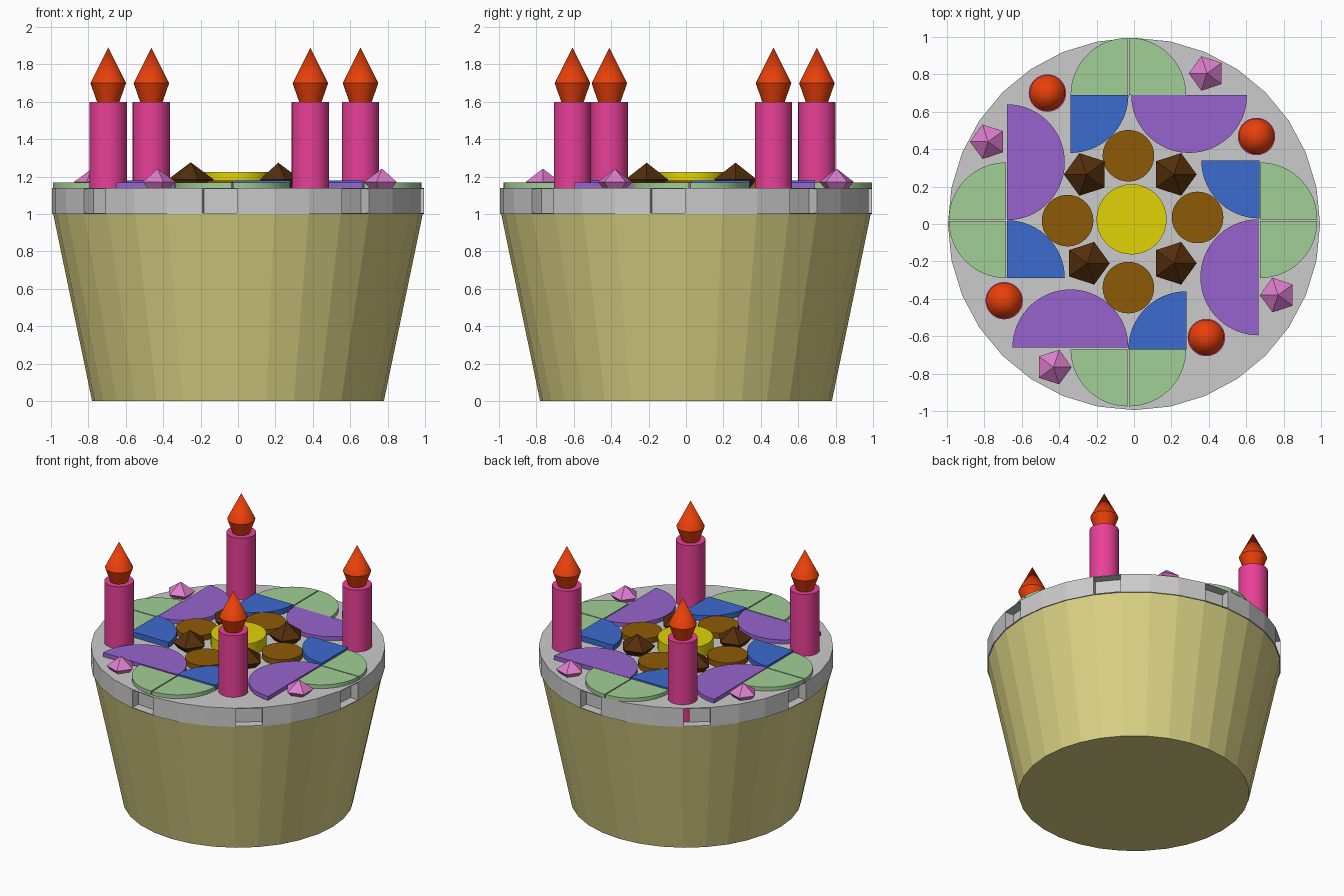
import bpy, bmesh
from math import sin, cos, radians, tau

if "Cube" in bpy.data.objects:
    bpy.data.objects.remove(bpy.data.objects["Cube"])

TOP = 1.14   # height of the icing surface


def material(name, rgb):
    m = bpy.data.materials.new(name)
    m.diffuse_color = tuple((c / 255) ** 2.2 for c in rgb) + (1,)
    m.use_nodes = True
    m.node_tree.nodes["Principled BSDF"].inputs["Base Color"].default_value = m.diffuse_color
    return m


CREAM = material("cream", (216, 207, 130))
PINK = material("candle_pink", (232, 66, 150))
FLAME = material("flame_orange", (232, 66, 18))
GREEN = material("leaf_green", (160, 205, 148))
PURPLE = material("petal_purple", (150, 100, 205))
BLUE = material("petal_blue", (62, 106, 205))
BROWN = material("brown", (140, 90, 16))
DARK = material("dark_brown", (85, 50, 20))
YELLOW = material("yellow", (224, 210, 16))
ROSE = material("rose", (220, 125, 205))


def finish(name, bm, mat, loc=(0, 0), smooth=False):
    bmesh.ops.recalc_face_normals(bm, faces=bm.faces)
    me = bpy.data.meshes.new(name)
    bm.to_mesh(me)
    bm.free()
    ob = bpy.data.objects.new(name, me)
    ob.location = (loc[0], loc[1], 0)
    bpy.context.collection.objects.link(ob)
    if mat:
        me.materials.append(mat)
    if smooth:
        bpy.ops.object.select_all(action='DESELECT')
        ob.select_set(True)
        bpy.context.view_layer.objects.active = ob
        bpy.ops.object.shade_smooth_by_angle(angle=radians(30))
    return ob


def lathe(profile, n, phase=0.0):
    """Closed turned solid from (radius, z) pairs; radius 0 makes a tip."""
    bm = bmesh.new()
    rings = []
    for r, z in profile:
        if r == 0:
            rings.append([bm.verts.new((0, 0, z))] * n)
        else:
            rings.append([bm.verts.new((r * cos(tau * i / n + phase),
                                        r * sin(tau * i / n + phase), z)) for i in range(n)])
    for a, b in zip(rings, rings[1:]):
        for i in range(n):
            j = (i + 1) % n
            bm.faces.new(list(dict.fromkeys((a[i], a[j], b[j], b[i]))))
    for ring, (r, z) in ((rings[0], profile[0]), (rings[-1], profile[-1])):
        if r > 0:
            bm.faces.new(ring)
    return bm


def sector(name, loc, start, sweep, top, mat, r=0.31):
    """Flat pie-shaped tile lying on the icing; angles in degrees."""
    bm = bmesh.new()
    n = sweep // 6
    pts = [(r * cos(radians(start + sweep * i / n)),
            r * sin(radians(start + sweep * i / n))) for i in range(n + 1)]
    if sweep < 180:
        pts.append((0, 0))
    face = bm.faces.new([bm.verts.new((x, y, TOP)) for x, y in pts])
    ext = bmesh.ops.extrude_face_region(bm, geom=[face], use_keep_orig=True)
    up = [g for g in ext["geom"] if isinstance(g, bmesh.types.BMVert)]
    bmesh.ops.translate(bm, verts=up, vec=(0, 0, top - TOP))
    finish(name, bm, mat, loc)


# cake cup
finish("cup", lathe([(0.78, 0), (0.988, 1.0)], 32), CREAM)

# icing slab with a notch in every fourth side face
bm = lathe([(0.995, 1.0), (0.995, TOP)], 32)
bmesh.ops.recalc_face_normals(bm, faces=bm.faces)
bm.faces.ensure_lookup_table()
notches = [bm.faces[i] for i in range(3, 32, 4)]
bmesh.ops.inset_individual(bm, faces=notches, thickness=0.008)
ext = bmesh.ops.extrude_discrete_faces(bm, faces=notches)
for f in ext["faces"]:
    f.normal_update()
    bmesh.ops.translate(bm, verts=f.verts, vec=-0.065 * f.normal)
finish("icing", bm, None)

# four petal groups: name, green centre, blue corner, purple centre, outward angle
groups = [
    ("back", (-0.03, 0.69), (-0.34, 0.69), (0.295, 0.69), 90),
    ("right", (0.675, 0.02), (0.67, 0.34), (0.665, -0.285), 0),
    ("front", (-0.03, -0.67), (0.28, -0.67), (-0.34, -0.66), 270),
    ("left", (-0.685, 0.02), (-0.68, -0.29), (-0.68, 0.33), 180),
]
for name, green, blue, purple, a in groups:
    t = radians(a + 90)
    gap = 0.004
    for side, s, start in (("a", 1, a), ("b", -1, a - 90)):
        loc = (green[0] + s * gap * cos(t), green[1] + s * gap * sin(t))
        sector(f"{name}_leaf_{side}", loc, start, 90, 1.168, GREEN, 0.305)
    sector(f"{name}_blue_petal", blue, a + 180, 90, 1.18, BLUE)
    sector(f"{name}_purple_petal", purple, a + 90, 180, 1.17, PURPLE)

# centre disc and the four round discs about it
finish("centre_disc", lathe([(0.188, TOP), (0.188, 1.225)], 32), YELLOW, (-0.013, 0.025), True)
for i, p in enumerate([(-0.03, 0.365), (0.34, 0.035), (-0.03, -0.34), (-0.355, 0.018)]):
    finish(f"brown_disc_{i}", lathe([(0.138, TOP), (0.138, 1.18)], 32), BROWN, p, True)

# five-sided drops
dark = [(-0.255, 0.265, 180), (0.215, 0.265, 0), (-0.25, -0.21, 0), (0.215, -0.21, 0)]
rose = [(0.39, 0.805, 180), (-0.78, 0.44, 180), (0.77, -0.38, 180), (-0.43, -0.765, 0)]
for i, (x, y, a) in enumerate(dark):
    finish(f"dark_drop_{i}", lathe([(0.08, TOP), (0.12, 1.185), (0, 1.275)], 5, radians(a)),
           DARK, (x, y))
for i, (x, y, a) in enumerate(rose):
    finish(f"rose_drop_{i}", lathe([(0.068, TOP), (0.097, 1.172), (0, 1.243)], 5, radians(a)),
           ROSE, (x, y))

# candles with flames
for i, p in enumerate([(-0.463, 0.70), (0.655, 0.468), (0.387, -0.607), (-0.694, -0.41)]):
    finish(f"candle_{i}", lathe([(0.1, 1.01), (0.1, 1.6)], 32), PINK, p, True)
    finish(f"flame_{i}", lathe([(0.06, 1.6), (0.095, 1.7), (0, 1.89)], 32), FLAME, p, True)
